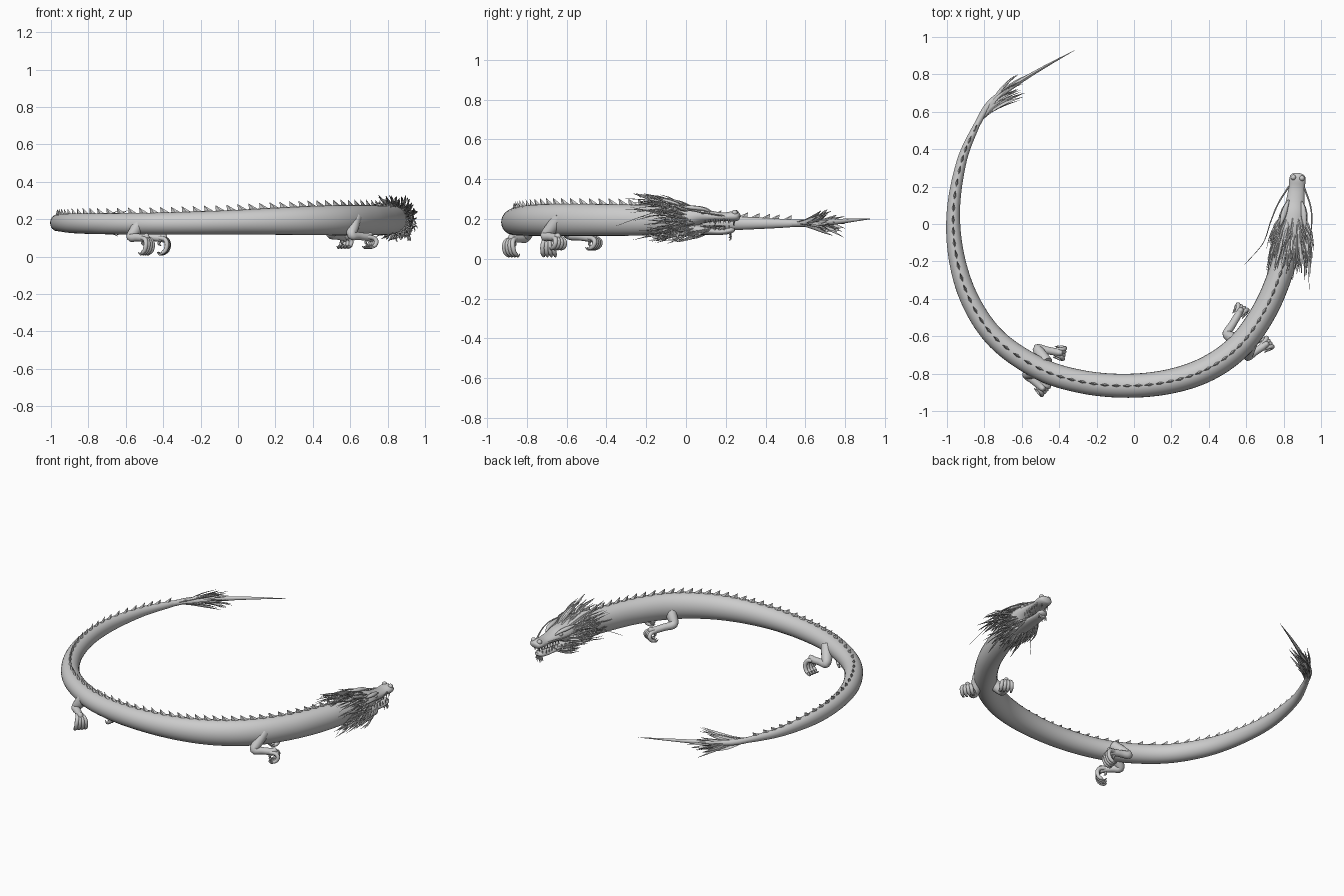
import bpy, bmesh, math, random
from mathutils import Vector as V

if "Cube" in bpy.data.objects:
    bpy.data.objects.remove(bpy.data.objects["Cube"])

random.seed(7)
UP = V((0, 0, 1))


def smooth_path(rows, per):
    """Catmull-Rom samples through rows of any length."""
    if per < 2:
        return [tuple(r) for r in rows]
    out, n = [], len(rows)
    for i in range(n - 1):
        a, b, c, d = rows[max(i - 1, 0)], rows[i], rows[i + 1], rows[min(i + 2, n - 1)]
        for k in range(per):
            t = k / per
            out.append(tuple(0.5 * (2 * q + (r - p) * t + (2 * p - 5 * q + 4 * r - s) * t * t
                                    + (3 * q - p - 3 * r + s) * t ** 3)
                             for p, q, r, s in zip(a, b, c, d)))
    out.append(tuple(rows[-1]))
    return out


def tube(bm, rows, sides=8, per=4, ref=UP):
    """Sweep an ellipse along rows of (x, y, z, half width, half height)."""
    pts = smooth_path(rows, per)
    rings = []
    for i, r in enumerate(pts):
        t = V(pts[min(i + 1, len(pts) - 1)][:3]) - V(pts[max(i - 1, 0)][:3])
        side = t.cross(ref).normalized()
        up = side.cross(t).normalized()
        rings.append([bm.verts.new(V(r[:3]) + side * r[3] * math.cos(2 * math.pi * k / sides)
                                   + up * r[4] * math.sin(2 * math.pi * k / sides)) for k in range(sides)])
    for a, b in zip(rings, rings[1:]):
        for k in range(sides):
            j = (k + 1) % sides
            bm.faces.new((a[k], a[j], b[j], b[k]))
    bm.faces.new(rings[0][::-1])
    bm.faces.new(rings[-1])
    return pts


def ball(bm, p, r):
    made = bmesh.ops.create_uvsphere(bm, u_segments=12, v_segments=8, radius=r)
    bmesh.ops.translate(bm, verts=made["verts"], vec=p)


def finish(bm, name, angle=50):
    bmesh.ops.recalc_face_normals(bm, faces=bm.faces)
    me = bpy.data.meshes.new(name)
    bm.to_mesh(me)
    bm.free()
    ob = bpy.data.objects.new(name, me)
    bpy.context.collection.objects.link(ob)
    bpy.ops.object.select_all(action='DESELECT')
    ob.select_set(True)
    bpy.context.view_layer.objects.active = ob
    bpy.ops.object.shade_smooth_by_angle(angle=math.radians(angle))


# Serpent body, tail to neck: x, y, z, half width, half height
SPINE = [(-.80, .60, .180, .010, .012), (-.845, .52, .178, .017, .020),
         (-.92, .34, .178, .026, .030), (-.965, .08, .180, .035, .042),
         (-.95, -.17, .181, .043, .047), (-.875, -.41, .178, .050, .053),
         (-.73, -.62, .176, .055, .056), (-.50, -.775, .176, .060, .058),
         (-.27, -.845, .179, .062, .061), (-.03, -.865, .184, .064, .065),
         (.20, -.84, .189, .066, .072), (.40, -.77, .193, .068, .078),
         (.57, -.645, .195, .068, .081), (.70, -.46, .195, .067, .080),
         (.785, -.26, .194, .066, .078), (.835, -.08, .197, .064, .072), (.85, 0, .2, .05, .055)]
bm = bmesh.new()
body = tube(bm, SPINE, 24, 8)
finish(bm, "body")

# Row of backward leaning spines along the back
bm = bmesh.new()
gap, last = 0, V(body[6][:3])
for i in range(9, len(body) - 10):
    p = V(body[i][:3])
    gap += (p - last).length
    last = p
    if gap < .045:
        continue
    gap = 0
    f = (V(body[i + 1][:3]) - p).normalized()
    s = f.cross(UP)
    h = body[i][4]
    size = .55 + .45 * min(1, h / .06)
    base = p + UP * (h - .006)
    a, b = base + f * .028, base - f * .028
    vs = [bm.verts.new(q) for q in (a, base + s * .009, b, base - s * .009,
                                    b + UP * .036 * size - f * .004)]
    for k in range(4):
        bm.faces.new((vs[k], vs[(k + 1) % 4], vs[4]))
finish(bm, "back_spines", 20)


# Legs: hip, knee, wrist, paw direction, paw lift
LEGS = {"rear_outer": ((-.52, -.785, .18), (-.575, -.805, .105), (-.505, -.865, .1), 0),
        "rear_inner": ((-.47, -.745, .18), (-.52, -.665, .11), (-.415, -.685, .1), 0),
        "front_outer": ((.625, -.63, .205), (.605, -.71, .115), (.69, -.655, .105), .035),
        "front_inner": ((.56, -.63, .2), (.495, -.59, .12), (.56, -.48, .105), .035)}
for name, (hip, knee, wrist, lift) in LEGS.items():
    hip, knee, wrist = V(hip), V(knee), V(wrist)
    f = wrist - knee
    f.z = 0
    f.normalize()
    lat = f.cross(UP)
    bm = bmesh.new()
    mid = hip.lerp(knee, .55)
    tube(bm, [(*hip, .034, .040), (*mid, .031, .034), (*(knee + f * .005), .025, .025),
              (*knee.lerp(wrist, .5), .021, .021), (*wrist, .021, .020),
              (*(wrist + f * .025), .025, .016), (*(wrist + f * .036), .010, .008)], 14, 5, lat)
    for w in (-1, -.33, .33, 1):
        def foot(a, l, z):
            return wrist + f * a + lat * w * l + UP * (z - .1 + lift * (.1 - z) / .1)
        toe = [(-.005, .012, .1, .011), (.028, .02, .093, .012), (.041, .028, .066, .012),
               (.033, .030, .034, .011), (.016, .030, .020, .010)]
        tube(bm, [(*foot(a, l, z), r, r) for a, l, z, r in toe], 10, 3, lat)
        claw = [(.022, .030, .022, .009), (.002, .030, .012, .006), (-.014, .029, .026, .001)]
        tube(bm, [(*foot(a, l, z), r, r) for a, l, z, r in claw], 6, 3, lat)
    # spur claw behind the paw
    tube(bm, [(*(wrist - UP * .01), .010, .010), (*(wrist - UP * .032 - f * .008), .007, .007),
              (*(wrist - UP * .042 + f * .006), .001, .001)], 6, 3, lat)
    finish(bm, name + "_leg")


# Head, placed by sideways, forward and height coordinates
def hd(l, f, z):
    return V((.85 + .995 * l + .1 * f, .995 * f - .1 * l, z))


def head_tube(bm, rows, sides=10, per=4):
    tube(bm, [(*hd(l, f, z), w, h) for l, f, z, w, h in rows], sides, per)


bm = bmesh.new()
head_tube(bm, [(0, -.07, .2, .060, .066), (0, 0, .205, .070, .062), (0, .06, .214, .064, .045),
               (0, .12, .213, .050, .029), (0, .19, .211, .043, .022), (0, .24, .213, .044, .026),
               (0, .265, .212, .034, .020), (0, .273, .211, .012, .008)], 18)
for s in (-1, 1):
    ball(bm, hd(s * .023, .248, .231), .015)                      # nostrils
    ball(bm, hd(s * .045, .088, .232), .013)                      # eyes
    head_tube(bm, [(s * .035, .125, .236, .004, .004), (s * .046, .09, .25, .012, .009),
                   (s * .056, .04, .256, .015, .011), (s * .068, -.02, .262, .003, .003)])  # brows
    head_tube(bm, [(s * .03, .02, .24, .013, .013), (s * .042, -.08, .285, .012, .012),
                   (s * .06, -.17, .30, .008, .008), (s * .072, -.26, .328, .001, .001)])   # horns
finish(bm, "upper_head")

bm = bmesh.new()
head_tube(bm, [(0, -.04, .155, .050, .036), (0, .04, .148, .050, .028), (0, .11, .139, .041, .019),
               (0, .18, .135, .035, .015), (0, .225, .142, .030, .015), (0, .245, .148, .012, .007)], 16)
head_tube(bm, [(0, .03, .165, .025, .008), (0, .12, .163, .022, .007), (0, .20, .165, .008, .003)])
finish(bm, "lower_jaw")

# Teeth in both jaws
bm = bmesh.new()
for s in (-1, 1):
    for k in range(7):
        f = .10 + k * .024
        big = 1.8 if k in (2, 6) else 1
        x = s * (.037 - .02 * max(0, k - 5))
        head_tube(bm, [(x, f, .2, .005, .005), (x, f - .003, .192 - .016 * big, .0008, .0008)], 5, 1)
        x = s * (.03 - .01 * max(0, k - 4))
        if k < 6:
            head_tube(bm, [(x, f, .145, .005, .005), (x, f - .002, .158 + .011 * big, .0008, .0008)], 5, 1)
finish(bm, "teeth")

# Mane: flat locks swept back all round the head
bm = bmesh.new()
for k in range(150):
    a = 2 * math.pi * (k * .618 % 1)
    f0 = random.uniform(-.07, .05)
    c, s = math.cos(a), math.sin(a)
    high = s > .2
    length = random.uniform(.12, .27) if high else random.uniform(.10, .21)
    flare = random.uniform(.012, .075) * (1 if high else .8)
    r0 = .055
    w = random.uniform(.004, .008)
    tw = random.uniform(-.025, .025)
    zc = .2
    sag = random.uniform(-.012, .012)
    rows = []
    for t, rr, ww in ((0, r0, .8), (.35, r0 + .014 + flare * .45, 1),
                      (.7, r0 + .018 + flare * .75, .7), (1, r0 + .012 + flare, .06)):
        rows.append((c * rr * 1.05 - s * tw * t * t, f0 - length * t,
                     zc + s * rr * .95 + c * tw * t * t + sag * math.sin(5 * t), w * ww, w * ww * .6))
    head_tube(bm, rows, 5, 2)
# cheek and chin locks
for k in range(36):
    s = 1 if k % 2 else -1
    f0 = random.uniform(0, .12)
    l0 = .05 - .1 * max(0, f0 - .04)
    z0 = random.uniform(.13, .16)
    ln = random.uniform(.07, .16)
    out = random.uniform(.0, .04)
    dz = random.uniform(.0, .055)
    head_tube(bm, [(s * l0 * .85, f0, z0, .005, .004),
                   (s * (l0 + out * .7), f0 - ln * .45, z0 - dz * .7, .006, .004),
                   (s * (l0 + out), f0 - ln, z0 - dz, .0006, .0006)], 5, 3)
for k in range(7):
    x = (k - 3) * .006
    head_tube(bm, [(x, .22, .138, .004, .004), (x * 1.3, .225, .113, .004, .003),
                   (x * 1.6, .215 + .02 * random.random(), .085 + abs(x), .0006, .0006)], 5, 3)
finish(bm, "mane")

# Long whiskers
bm = bmesh.new()
for rows in ([(-.04, .20, .215), (-.09, .10, .23), (-.12, 0, .25), (-.15, -.12, .225), (-.235, -.24, .165)],
             [(.04, .20, .215), (.085, .10, .23), (.10, 0, .245), (.095, -.14, .235), (.122, -.34, .165)]):
    head_tube(bm, [(*p, .005 - .001 * i, .005 - .001 * i) for i, p in enumerate(rows)], 6, 6)
finish(bm, "whiskers")

# Tail tuft: one long central plume and a fan of leaf shaped blades
bm = bmesh.new()
tube(bm, [(-.84, .53, .178, .016, .018), (-.765, .65, .18, .018, .018), (-.62, .755, .186, .012, .014),
          (-.47, .845, .194, .007, .008), (-.315, .93, .2, .0008, .0008)], 8, 5)
for k in range(38):
    t0 = random.random()
    root = V((-.845, .525, .178)).lerp(V((-.745, .67, .18)), t0)
    ang = math.radians(random.uniform(27, 58))
    pitch = math.radians(random.uniform(-19, 21))
    d = V((math.cos(ang) * math.cos(pitch), math.sin(ang) * math.cos(pitch), math.sin(pitch)))
    ln = random.uniform(.17, .30) * (1.05 - .25 * t0)
    early = V((.5, .86, 0)).lerp(d, .55).normalized()
    p1, p2 = root + early * ln * .35, root + early * ln * .35 + d * ln * .33
    p3 = p2 + (d + V((.15, -.12, random.uniform(-.1, .1)))).normalized() * ln * .35
    w = random.uniform(.007, .012)
    ref = V((random.uniform(-1, 1), random.uniform(-1, 1), random.uniform(-1, 1)))
    tube(bm, [(*root, .004, .004), (*p1, w, .003), (*p2, w * .8, .003), (*p3, .0006, .0006)], 6, 3, ref)
finish(bm, "tail_tuft")
